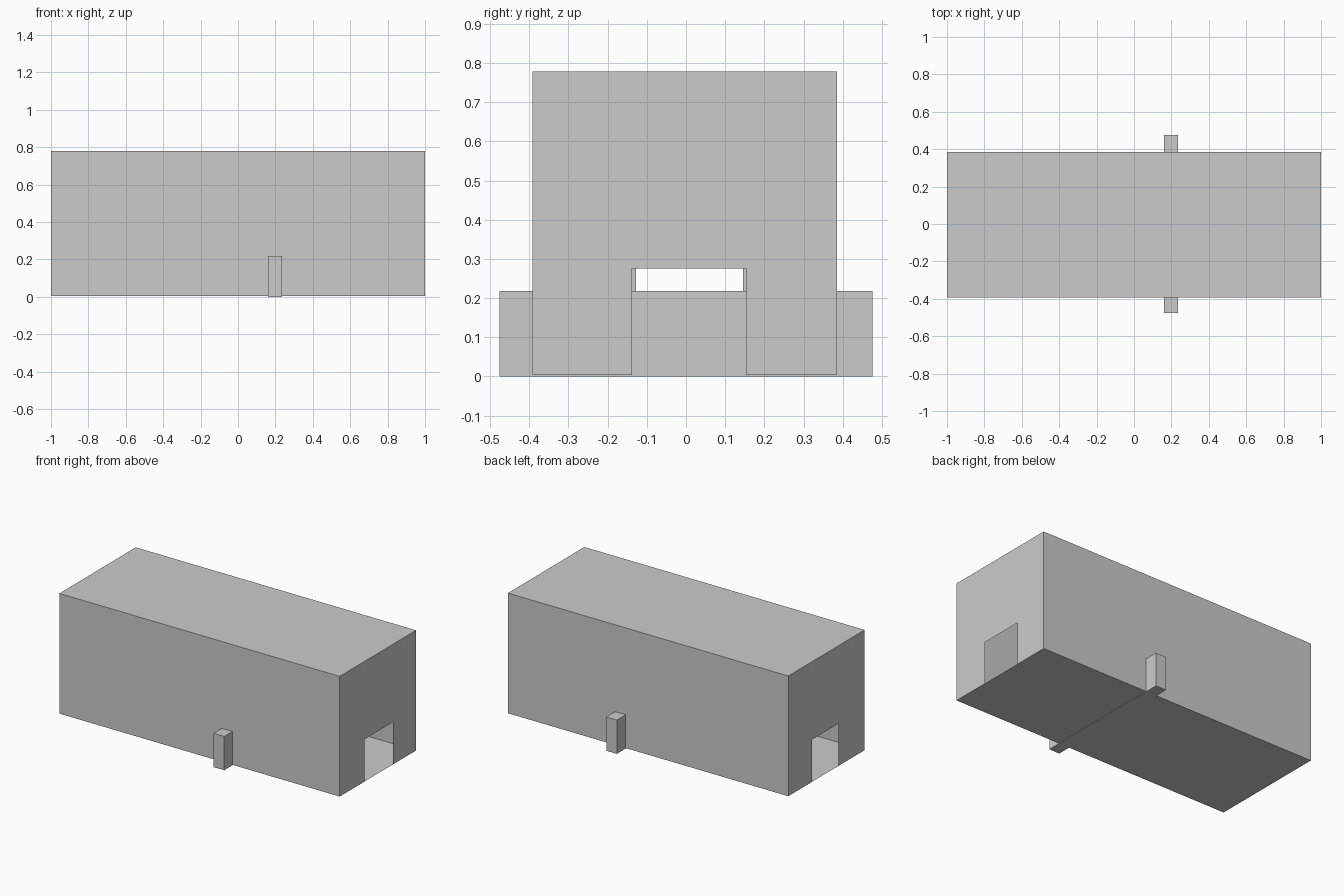
import bpy
import bmesh

if "Cube" in bpy.data.objects:
    bpy.data.objects.remove(bpy.data.objects["Cube"])

Y0, Y1 = -0.392, 0.386      # outer side walls
Z0, Z1 = 0.003, 0.778       # floor and roof
DOOR_TOP = 0.276


def make_object(name, bm):
    mesh = bpy.data.meshes.new(name)
    bm.to_mesh(mesh)
    bm.free()
    obj = bpy.data.objects.new(name, mesh)
    bpy.context.collection.objects.link(obj)
    return obj


def end_profile(d0, d1):
    """Wall outline in (y, z) with a doorway notch from d0 to d1."""
    return [(Y0, Z0), (d0, Z0), (d0, DOOR_TOP), (d1, DOOR_TOP),
            (d1, Z0), (Y1, Z0), (Y1, Z1), (Y0, Z1)]


# Hollow thin-walled shell: end walls with doorways
bm = bmesh.new()
for x, d0, d1 in ((1, -0.138, 0.153), (-1, -0.1275, 0.1455)):
    pts = end_profile(d0, d1)
    if x < 0:
        pts.reverse()
    bm.faces.new([bm.verts.new((x, y, z)) for y, z in pts])

# Side walls, floor and roof
ring = [(Y0, Z0), (Y1, Z0), (Y1, Z1), (Y0, Z1)]
for (ya, za), (yb, zb) in zip(ring, ring[1:] + ring[:1]):
    bm.faces.new([bm.verts.new(p) for p in
                  ((-1, ya, za), (-1, yb, zb), (1, yb, zb), (1, ya, za))])
bmesh.ops.remove_doubles(bm, verts=bm.verts, dist=0.0001)
for f in bm.faces:
    f.normal_update()
    c = f.calc_center_median()
    out = c.copy()
    out.z -= (Z0 + Z1) / 2
    if f.normal.dot(out) < 0:
        f.normal_flip()
make_object("hollow_shell", bm)

# Cross bar running through the shell and out of both sides
bm = bmesh.new()
bmesh.ops.create_cube(bm, size=1)
bmesh.ops.scale(bm, verts=bm.verts, vec=(0.075, 0.952, 0.218))
bmesh.ops.translate(bm, verts=bm.verts, vec=(0.1975, 0, 0.109))
make_object("cross_bar", bm)
